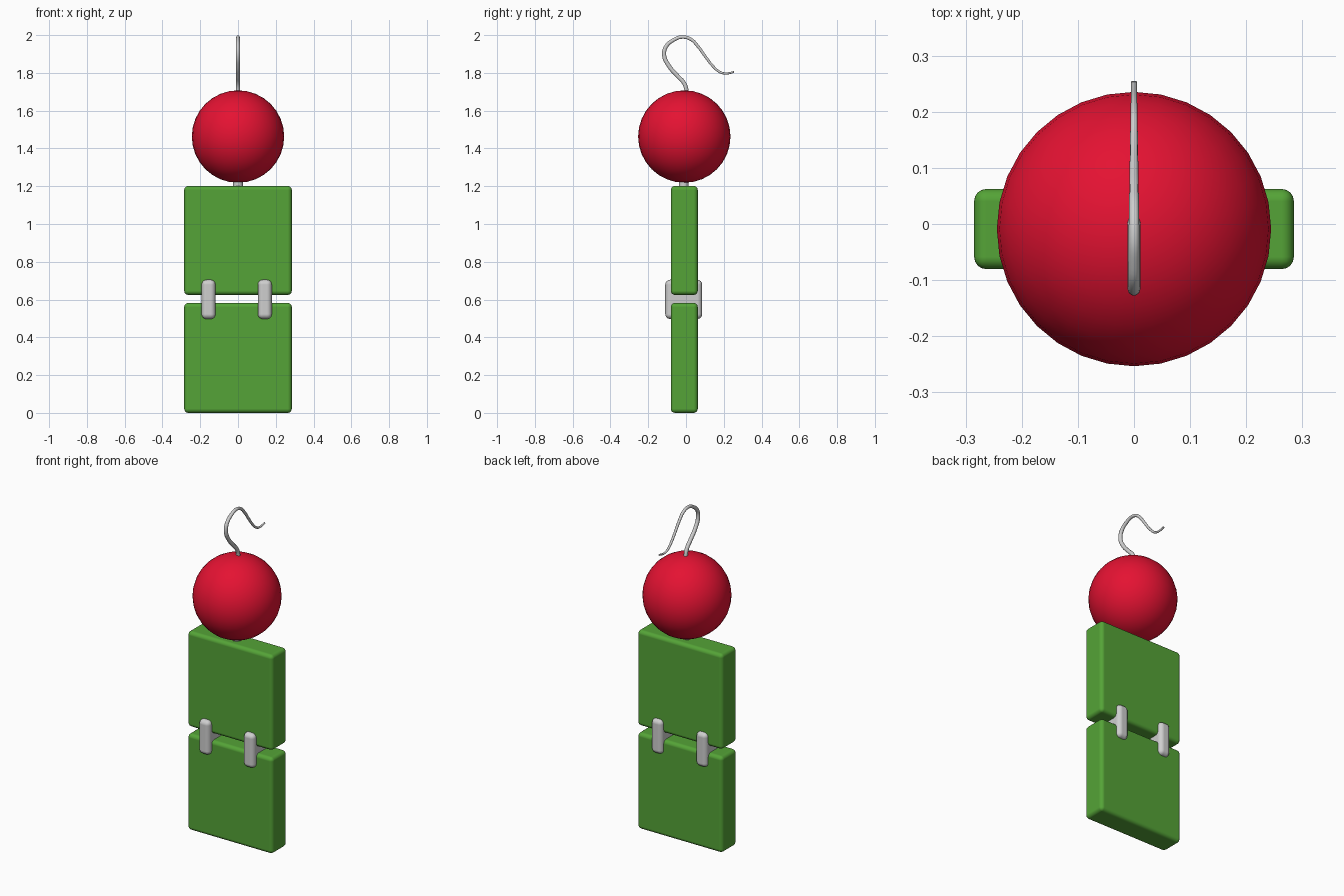
import bpy
import math

if "Cube" in bpy.data.objects:
    bpy.data.objects.remove(bpy.data.objects["Cube"])


def material(name, color):
    m = bpy.data.materials.new(name)
    m.diffuse_color = (*color, 1)
    m.use_nodes = True
    m.node_tree.nodes["Principled BSDF"].inputs["Base Color"].default_value = m.diffuse_color
    return m


RED = material("red", (0.78, 0.006, 0.032))
GREEN = material("green", (0.09, 0.37, 0.038))
SILVER = material("silver", (0.62, 0.62, 0.62))
YC = -0.009  # middle of the body in depth


def finish(name, mat):
    ob = bpy.context.object
    ob.name = name
    ob.data.materials.append(mat)
    bpy.ops.object.shade_smooth()
    return ob


def rounded_box(name, center, size, radius, mat):
    bpy.ops.mesh.primitive_cube_add(size=1, location=center)
    ob = bpy.context.object
    ob.scale = size
    bpy.ops.object.transform_apply(location=False, rotation=False, scale=True)
    mod = ob.modifiers.new("Rounding", "BEVEL")
    mod.width = radius
    mod.segments = 4
    mod.harden_normals = True
    return finish(name, mat)


# Two hanging blocks
rounded_box("lower_block", (0, YC, 0.291), (0.57, 0.143, 0.582), 0.022, GREEN)
rounded_box("upper_block", (0, YC, 0.913), (0.57, 0.143, 0.577), 0.022, GREEN)

# Links joining the blocks
for side, x in (("left", -0.156), ("right", 0.142)):
    rounded_box(side + "_link", (x, -0.012, 0.601), (0.074, 0.196, 0.208), 0.026, SILVER)

# Round bead and the short pin below it
bpy.ops.mesh.primitive_uv_sphere_add(segments=32, ring_count=16, radius=0.2445,
                                     location=(0, YC, 1.463))
finish("bead", RED)
bpy.ops.mesh.primitive_cylinder_add(vertices=24, radius=0.026, depth=0.06,
                                    location=(0, -0.012, 1.215))
finish("pin", SILVER)
bpy.ops.object.shade_smooth_by_angle(angle=math.radians(40))

# Bent wire hook, tapering towards its tip
path = [(0.002, 1.68), (0.002, 1.71), (-0.010, 1.745), (-0.045, 1.784),
        (-0.090, 1.836), (-0.116, 1.895), (-0.104, 1.942), (-0.066, 1.974),
        (-0.020, 1.990), (0.027, 1.977), (0.062, 1.942), (0.103, 1.886),
        (0.145, 1.833), (0.182, 1.803), (0.215, 1.797), (0.254, 1.805)]
cu = bpy.data.curves.new("hook", "CURVE")
cu.dimensions = "3D"
cu.bevel_depth = 0.0115
cu.bevel_resolution = 3
cu.resolution_u = 5
cu.use_fill_caps = True
sp = cu.splines.new("BEZIER")
sp.bezier_points.add(len(path) - 1)
for i, (p, (y, z)) in enumerate(zip(sp.bezier_points, path)):
    p.co = (0, y, z)
    p.handle_left_type = p.handle_right_type = "AUTO"
    p.radius = 1 - 0.55 * max(0, i - 5) / (len(path) - 6)
cu.materials.append(SILVER)
bpy.context.collection.objects.link(bpy.data.objects.new("hook", cu))
